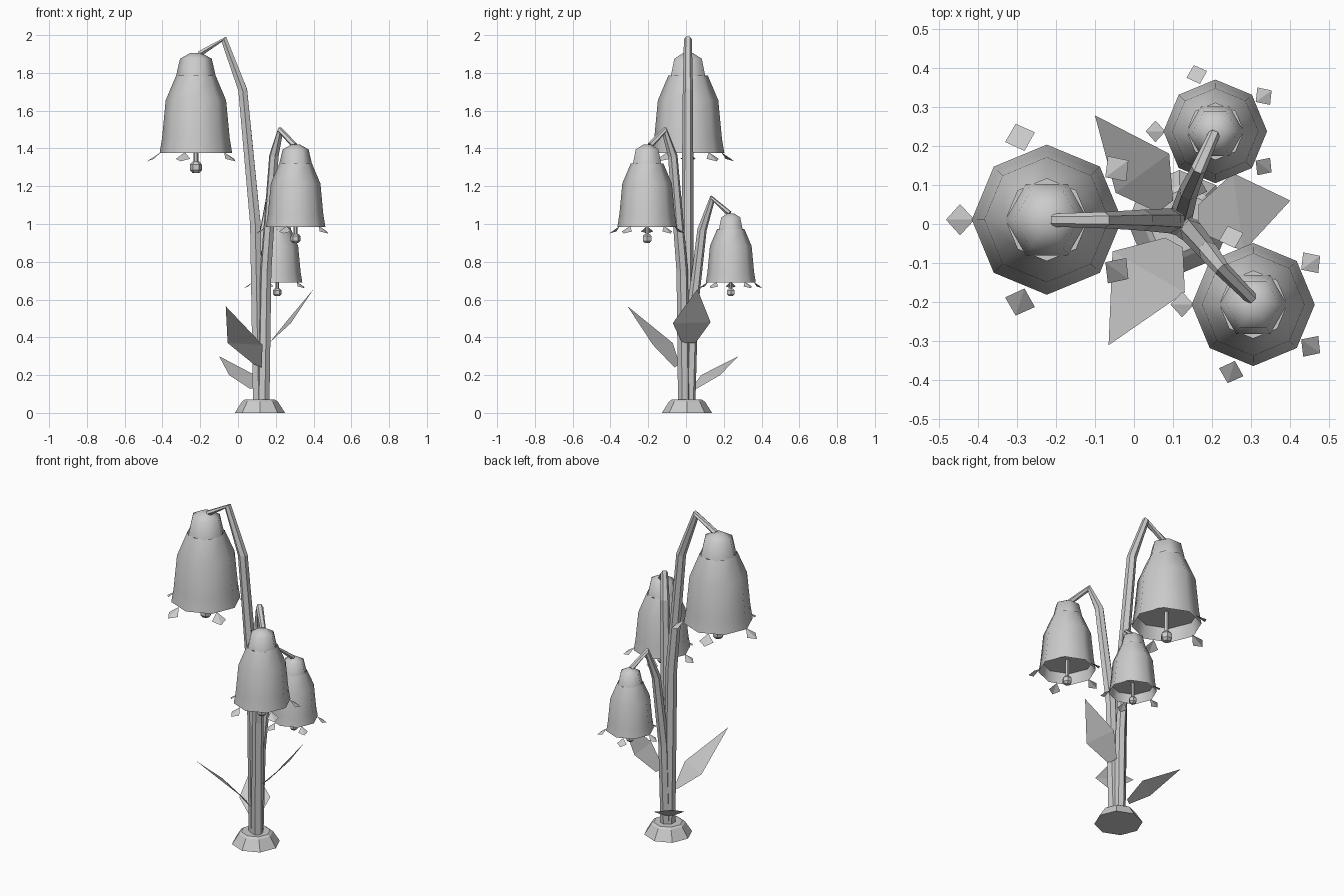
import bpy, bmesh
from math import radians, cos, sin, pi
from mathutils import Vector, Matrix

if "Cube" in bpy.data.objects:
    bpy.data.objects.remove(bpy.data.objects["Cube"], do_unlink=True)

grey = bpy.data.materials.new("plain grey")
grey.use_nodes = True
grey.diffuse_color = (0.6, 0.6, 0.6, 1)
grey.node_tree.nodes["Principled BSDF"].inputs["Base Color"].default_value = grey.diffuse_color


def finish(name, bm, smooth=None, recalc=True):
    if recalc:
        bmesh.ops.recalc_face_normals(bm, faces=bm.faces)
    mesh = bpy.data.meshes.new(name)
    bm.to_mesh(mesh)
    bm.free()
    mesh.materials.append(grey)
    ob = bpy.data.objects.new(name, mesh)
    bpy.context.collection.objects.link(ob)
    if smooth:
        bpy.ops.object.select_all(action='DESELECT')
        ob.select_set(True)
        bpy.context.view_layer.objects.active = ob
        bpy.ops.object.shade_smooth_by_angle(angle=radians(smooth))
    return ob


def bridge(bm, rings):
    for a, b in zip(rings, rings[1:]):
        n = len(a)
        for i in range(n):
            j = (i + 1) % n
            bm.faces.new((a[i], a[j], b[j], b[i]))


def lathe(name, profile, sides, place, scale=1, smooth=None, bottom=False, top=False):
    """Turn (radius, height) pairs around a vertical axis."""
    bm = bmesh.new()
    rings = [[bm.verts.new((r * cos(2 * pi * i / sides), r * sin(2 * pi * i / sides), z))
              for i in range(sides)] for r, z in profile]
    bridge(bm, rings)
    if bottom:
        bm.faces.new(rings[0][::-1])
    if top:
        bm.faces.new(rings[-1])
    bm.transform(Matrix.Translation(place) @ Matrix.Scale(scale, 4))
    return finish(name, bm, smooth, recalc=bottom or top)


def tube(name, path, radii, sides=6):
    """Tapered tube along a bent path."""
    pts = [Vector(p) for p in path]
    side = (pts[-1] - pts[0]).cross(Vector((0, 0, 1))).normalized()
    bm = bmesh.new()
    rings = []
    for k, p in enumerate(pts):
        along = (pts[min(k + 1, len(pts) - 1)] - pts[max(k - 1, 0)]).normalized()
        u = (side - along * side.dot(along)).normalized()
        v = along.cross(u)
        rings.append([bm.verts.new(p + radii[k] * (u * cos(2 * pi * i / sides) + v * sin(2 * pi * i / sides)))
                      for i in range(sides)])
    bridge(bm, rings)
    bm.faces.new(rings[0][::-1])
    bm.faces.new(rings[-1])
    return finish(name, bm)


def petal_tips(name, place, scale):
    """Five small folded diamonds flaring out from the rim."""
    bm = bmesh.new()
    for k in range(5):
        turn = Matrix.Rotation(pi + 2 * pi * k / 5, 4, 'Z')
        inner, left, outer, right = [bm.verts.new(turn @ Vector(p)) for p in (
            (0.185, 0, 0.005), (0.222, 0.04, -0.03), (0.258, 0, -0.043), (0.222, -0.04, -0.03))]
        bm.faces.new((inner, outer, left))
        bm.faces.new((inner, right, outer))
    bm.transform(Matrix.Translation(place) @ Matrix.Scale(scale, 4))
    finish(name, bm)


def bell(label, place, scale):
    body = [(0.192, 0), (0.179, 0.08), (0.16, 0.28), (0.105, 0.41)]
    lathe(label + "_bell", body, 8, place, scale, 60)
    lathe(label + "_inner_floor", [(0.0, 0.081), (0.178, 0.08)], 8, place, scale)
    cap = [(0.106, 0.405), (0.084, 0.5), (0.03, 0.53)]
    lathe(label + "_cap", cap, 6, place, scale, 75, top=True)
    lathe(label + "_clapper_rod", [(0.013, -0.05), (0.013, 0.08)], 6, place, scale, bottom=True)
    ball = [(0.018, -0.105), (0.032, -0.09), (0.032, -0.06), (0.018, -0.045)]
    lathe(label + "_clapper_ball", ball, 6, place, scale, bottom=True, top=True)
    petal_tips(label + "_petal_tips", place, scale)


def leaf(name, points):
    bm = bmesh.new()
    verts = [bm.verts.new(p) for p in points]
    bm.faces.new(verts[:2] + [verts[2], verts[4]])
    bm.faces.new((verts[4], verts[2], verts[3]))
    finish(name, bm)


# Foot
lathe("foot", [(0.133, 0), (0.095, 0.06), (0.08, 0.07)], 8, Vector((0.116, 0.005, 0)), bottom=True, top=True)

# Flower bells
bell("tall", Vector((-0.223, 0.011, 1.375)), 1.0)
bell("middle", Vector((0.305, -0.206, 0.985)), 0.82)
bell("short", Vector((0.208, 0.237, 0.69)), 0.69)

# Bent stems
tube("tall_stem", [(0.11, 0.005, 0.05), (0.092, 0.008, 1.0), (0.025, 0.01, 1.71),
                   (-0.075, 0.01, 1.978), (-0.205, 0.01, 1.9)], [0.035, 0.032, 0.027, 0.021, 0.017])
tube("middle_stem", [(0.135, -0.01, 0.05), (0.147, -0.02, 0.75), (0.19, -0.07, 1.36),
                     (0.225, -0.115, 1.495), (0.3, -0.19, 1.415)], [0.033, 0.031, 0.026, 0.02, 0.016])
tube("short_stem", [(0.12, 0.02, 0.05), (0.125, 0.035, 0.55), (0.14, 0.085, 0.97),
                    (0.165, 0.14, 1.135), (0.205, 0.23, 1.055)], [0.03, 0.029, 0.025, 0.019, 0.015])

# Leaves: two base corners, side, tip, side
leaf("front_leaf", [(0.08, -0.035, 0.26), (0.125, -0.06, 0.24), (0.13, -0.175, 0.36),
                    (-0.065, -0.31, 0.565), (-0.055, -0.07, 0.37)])
leaf("left_leaf", [(0.165, -0.02, 0.37), (0.165, 0.05, 0.37), (0.253, 0.13, 0.48),
                   (0.4, 0.06, 0.655), (0.28, -0.07, 0.475)])
leaf("back_leaf", [(0.06, 0.03, 0.13), (0.1, 0.06, 0.13), (0.09, 0.18, 0.2),
                   (-0.1, 0.278, 0.3), (-0.047, 0.08, 0.2)])
